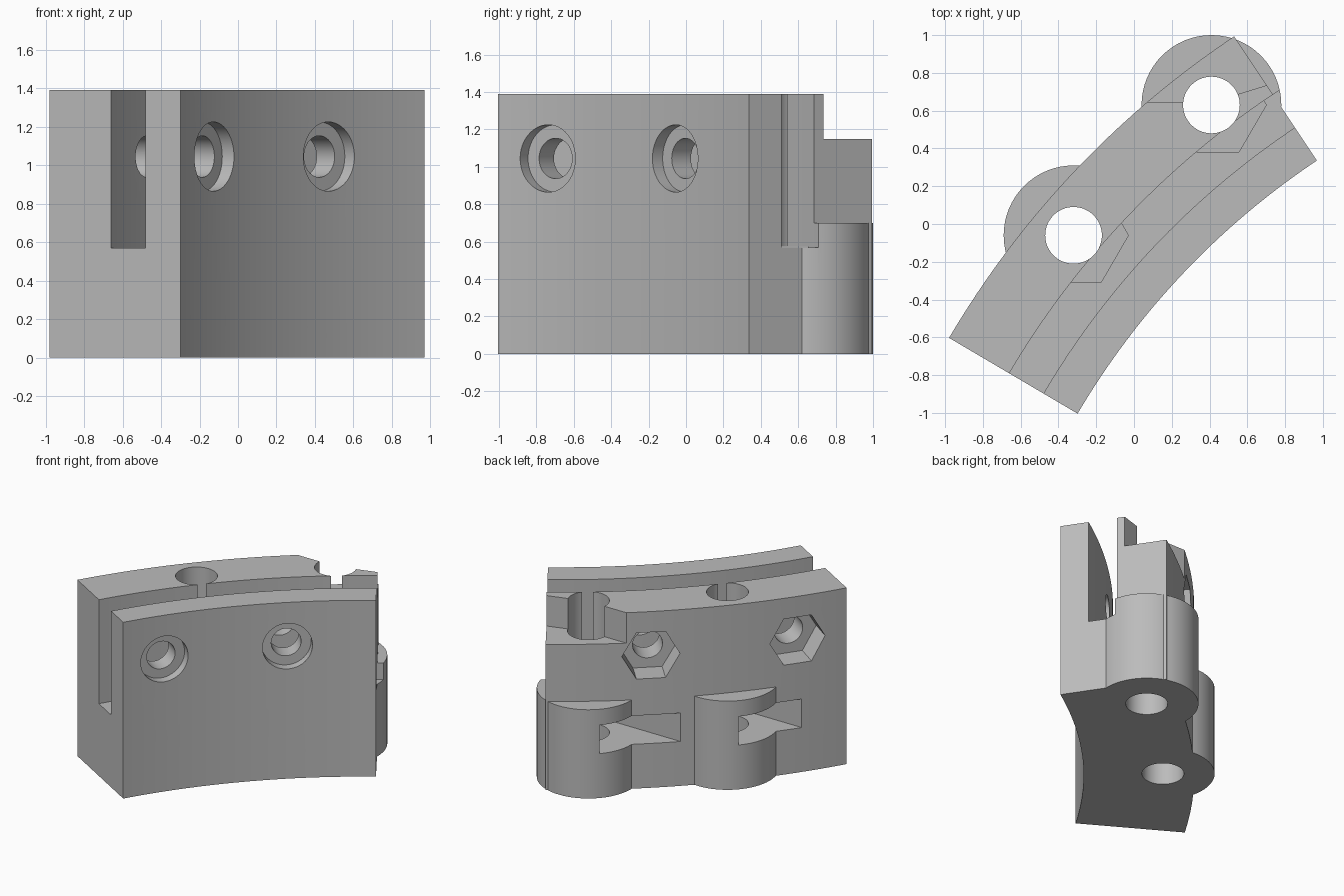
import bpy, bmesh
from math import sin, cos, pi, radians
from mathutils import Matrix, Vector

cube = bpy.data.objects.get("Cube")
if cube:
    bpy.data.objects.remove(cube, do_unlink=True)

ARC_CENTRE = Vector((3.26, -3.10))
START, END = 149.5, 123.7            # angular span of the curved block
R_IN, R_OUT = 4.13, 4.92
SLOT_IN, SLOT_OUT = 4.34, 4.55
HEIGHT, SLOT_FLOOR = 1.39, 0.57
BOSSES = [(0.41, 0.63), (-0.32, -0.06)]
SCREW_ANGLES = [145.1, 132.5]


def prism(name, pts, z0, z1, matrix=Matrix()):
    """Extrude a flat outline from z0 to z1, then place it."""
    bm = bmesh.new()
    face = bm.faces.new([bm.verts.new((x, y, z0)) for x, y in pts])
    top = bmesh.ops.extrude_face_region(bm, geom=[face])["geom"]
    verts = [g for g in top if isinstance(g, bmesh.types.BMVert)]
    bmesh.ops.translate(bm, verts=verts, vec=(0, 0, z1 - z0))
    bmesh.ops.recalc_face_normals(bm, faces=bm.faces)
    bm.transform(matrix)
    mesh = bpy.data.meshes.new(name)
    bm.to_mesh(mesh)
    bm.free()
    obj = bpy.data.objects.new(name, mesh)
    bpy.context.collection.objects.link(obj)
    return obj


def circle(centre, r, n=64):
    return [(centre[0] + r * cos(2 * pi * i / n), centre[1] + r * sin(2 * pi * i / n))
            for i in range(n)]


def sector(r0, r1, a0, a1, n=40):
    def arc(r):
        angles = [radians(a0 + (a1 - a0) * i / n) for i in range(n + 1)]
        return [(ARC_CENTRE.x + r * cos(a), ARC_CENTRE.y + r * sin(a)) for a in angles]
    return arc(r0) + arc(r1)[::-1]


def combine(target, tool, operation):
    """Apply a boolean and discard the tool."""
    mod = target.modifiers.new("join", "BOOLEAN")
    mod.operation, mod.solver, mod.object = operation, "EXACT", tool
    bpy.context.view_layer.update()
    graph = bpy.context.evaluated_depsgraph_get()
    result = bpy.data.meshes.new_from_object(target.evaluated_get(graph))
    target.modifiers.clear()
    target.data = result
    bpy.data.objects.remove(tool, do_unlink=True)


# Curved block with two round bosses on its outer side
body = prism("curved_clamp_block", sector(R_IN, R_OUT, START, END), 0, HEIGHT)
for c in BOSSES:
    combine(body, prism("boss", circle(c, 0.37), 0, 0.70), "UNION")

cutters = []

# Long slot running the whole arc, open at the top and both ends
cutters.append(prism("slot", sector(SLOT_IN, SLOT_OUT, START + 3, END - 6, 60), SLOT_FLOOR, 2))

# Notch in the top of the outer wall at one end
notch = [(-0.2, 0.645), (0.41, 0.645), (0.95, 0.81), (0.95, 1.3), (-0.2, 1.3)]
cutters.append(prism("notch", notch, 1.15, 2))

# Vertical bolt holes and the side-loaded nut traps crossing them
for x, y in BOSSES:
    cutters.append(prism("bolt_hole", circle((x, y), 0.15), -1, 2))
    trap = [(-1, -0.25), (0.145, -0.25), (0.29, 0), (0.145, 0.25), (-1, 0.25)]
    cutters.append(prism("nut_trap", trap, 0.35, 0.575, Matrix.Translation((x, y, 0))))

# Radial screw holes: counterbore inside, hexagon pocket outside
for angle in SCREW_ANGLES:
    a = radians(angle)
    out = Vector((cos(a), sin(a), 0))
    side = Vector((-sin(a), cos(a), 0))
    m = Matrix((side, (0, 0, 1), out)).transposed().to_4x4()
    m.translation = (ARC_CENTRE.x, ARC_CENTRE.y, 1.045)
    cutters.append(prism("screw_hole", circle((0, 0), 0.108, 40), 3.9, 5.2, m))
    cutters.append(prism("counterbore", circle((0, 0), 0.18, 48), 3.9, R_IN + 0.07, m))
    cutters.append(prism("hex_pocket", circle((0, 0), 0.21, 6), R_OUT - 0.19, 5.2, m))

for cutter in cutters:
    combine(body, cutter, "DIFFERENCE")

# Single grey finish
grey = bpy.data.materials.new("plain grey")
grey.use_nodes = True
colour = (0.5, 0.5, 0.5, 1)
grey.diffuse_color = colour
grey.node_tree.nodes["Principled BSDF"].inputs["Base Color"].default_value = colour
body.data.materials.clear()
body.data.materials.append(grey)
for face in body.data.polygons:
    face.material_index = 0

bpy.ops.object.select_all(action="DESELECT")
body.select_set(True)
bpy.context.view_layer.objects.active = body
bpy.ops.object.shade_smooth_by_angle(angle=radians(25))
